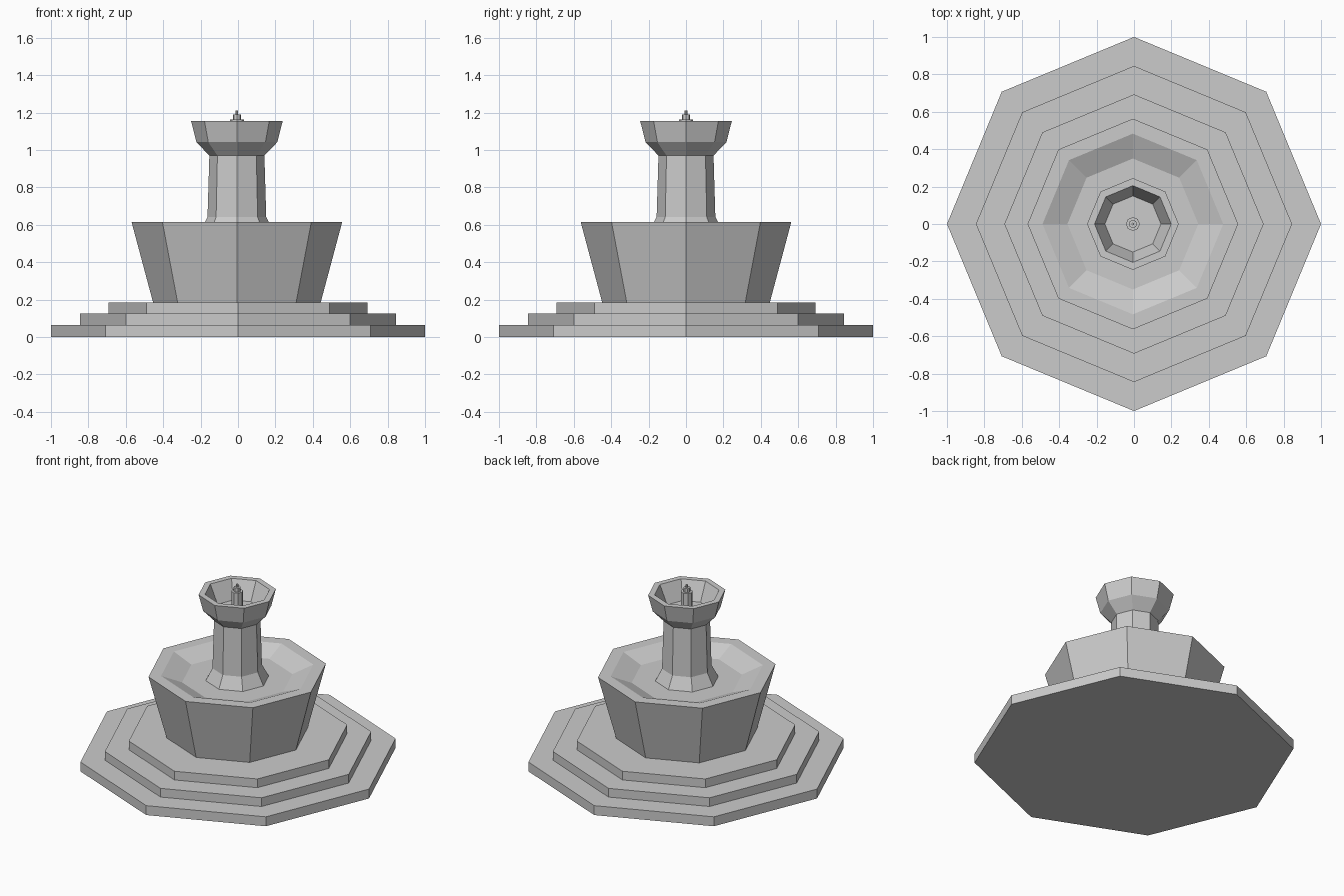
import bpy, bmesh
from math import cos, sin, pi

if "Cube" in bpy.data.objects:
    bpy.data.objects.remove(bpy.data.objects["Cube"])


def lathe(name, profile, cx=0.0, sides=8):
    """Closed faceted solid: (radius, z) profile from bottom centre to top centre."""
    bm = bmesh.new()
    rings = [[bm.verts.new((cx + r * cos(2 * pi * i / sides), r * sin(2 * pi * i / sides), z))
              for i in range(sides)] for r, z in profile]
    for a, b in zip(rings, rings[1:]):
        for i in range(sides):
            j = (i + 1) % sides
            bm.faces.new((a[i], a[j], b[j], b[i]))
    bm.faces.new(rings[0][::-1])
    bm.faces.new(rings[-1])
    bmesh.ops.recalc_face_normals(bm, faces=bm.faces)
    mesh = bpy.data.meshes.new(name)
    bm.to_mesh(mesh)
    bm.free()
    obj = bpy.data.objects.new(name, mesh)
    bpy.context.collection.objects.link(obj)
    return obj


CX = -0.006  # the fountain sits slightly left of the steps

# Three octagonal steps as one stepped solid
lathe("steps", [(1.0, 0), (1.0, 0.065), (0.845, 0.065), (0.845, 0.125),
                (0.693, 0.125), (0.693, 0.185)])

# Lower basin with a shallow sloped dish
lathe("lower_basin", [(0.448, 0.185), (0.563, 0.615), (0.483, 0.615), (0.35, 0.56)], CX)

# Column with flared foot
lathe("column", [(0.2, 0.56), (0.157, 0.642), (0.147, 0.975)], CX)

# Upper bowl, hollow
lathe("upper_bowl", [(0.147, 0.97), (0.216, 1.042), (0.245, 1.155),
                     (0.205, 1.155), (0.15, 1.03)], CX)

# Water nozzle standing in the bowl
lathe("nozzle", [(0.037, 1.03), (0.037, 1.163), (0.022, 1.163), (0.022, 1.19),
                 (0.007, 1.19), (0.007, 1.21)], CX)
